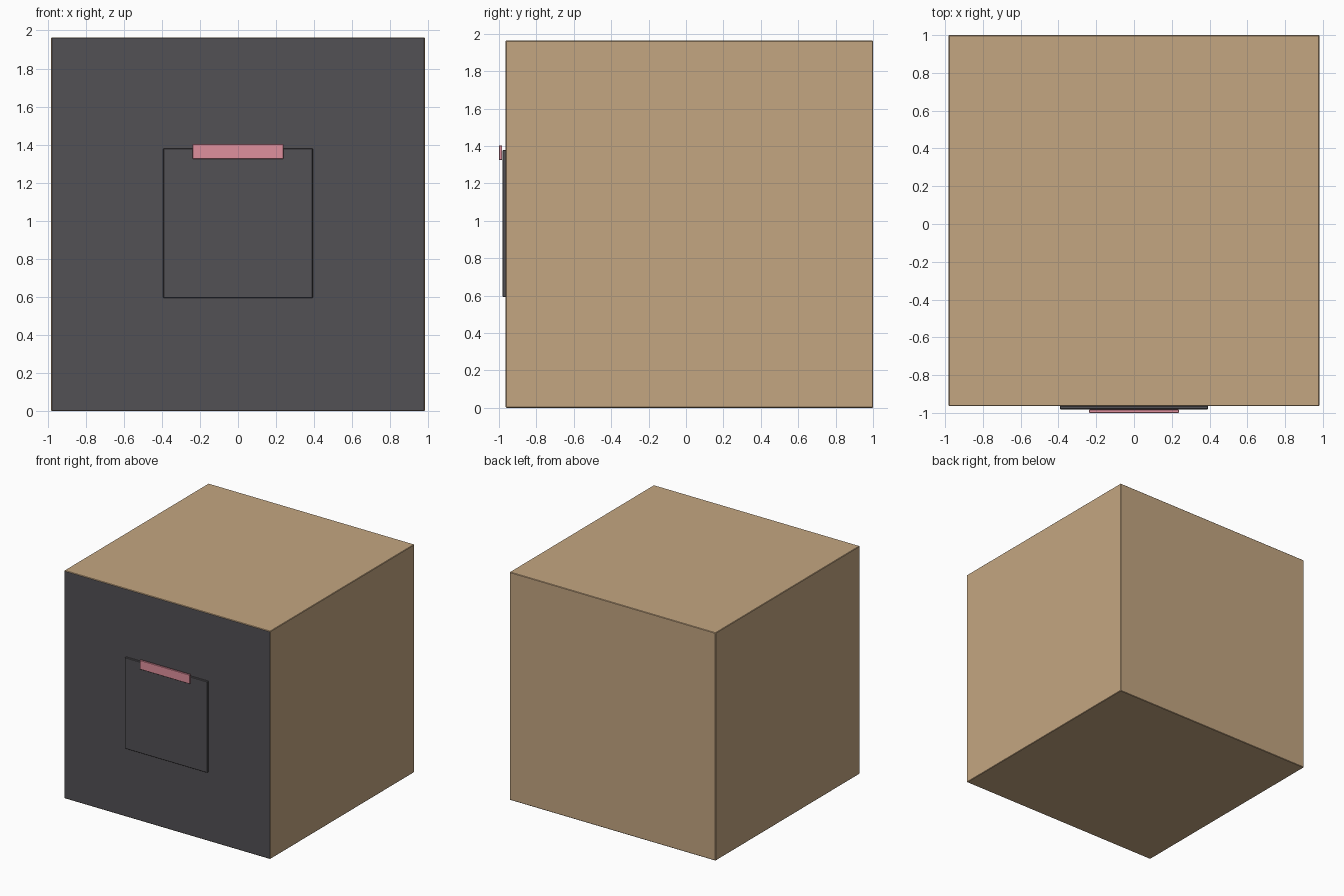
import bpy, bmesh

if "Cube" in bpy.data.objects:
    bpy.data.objects.remove(bpy.data.objects["Cube"])


def material(name, rgb):
    m = bpy.data.materials.new(name)
    m.diffuse_color = (*rgb, 1)
    m.use_nodes = True
    m.node_tree.nodes["Principled BSDF"].inputs["Base Color"].default_value = m.diffuse_color
    return m


tan = material("tan", (0.55, 0.38, 0.22))
dark = material("dark_grey", (0.085, 0.082, 0.09))
pink = material("pink", (0.74, 0.28, 0.34))


def box(name, x, y, z, bevel, mats):
    """Box from (min, max) ranges with finely bevelled edges."""
    bm = bmesh.new()
    bmesh.ops.create_cube(bm, size=1)
    for v in bm.verts:
        v.co = [r[0] if c < 0 else r[1] for c, r in zip(v.co, (x, y, z))]
    bmesh.ops.bevel(bm, geom=bm.edges[:], offset=bevel, segments=1,
                    profile=0.5, affect='EDGES')
    bmesh.ops.recalc_face_normals(bm, faces=bm.faces[:])
    # The flat front takes the last material
    for f in bm.faces:
        f.material_index = len(mats) - 1 if f.normal.y < -0.99 else 0
    me = bpy.data.meshes.new(name)
    bm.to_mesh(me)
    bm.free()
    for m in mats:
        me.materials.append(m)
    ob = bpy.data.objects.new(name, me)
    bpy.context.collection.objects.link(ob)
    return ob


# Cube body with a dark front face
box("body", (-0.982, 0.982), (-0.964, 1.0), (0, 1.964), 0.004, [tan, dark])
# Raised square door on the front
box("door", (-0.393, 0.393), (-0.981, -0.962), (0.593, 1.379), 0.003, [dark])
# Handle strip across the door's top edge
box("handle", (-0.238, 0.238), (-1.0, -0.983), (1.325, 1.403), 0.002, [pink])
